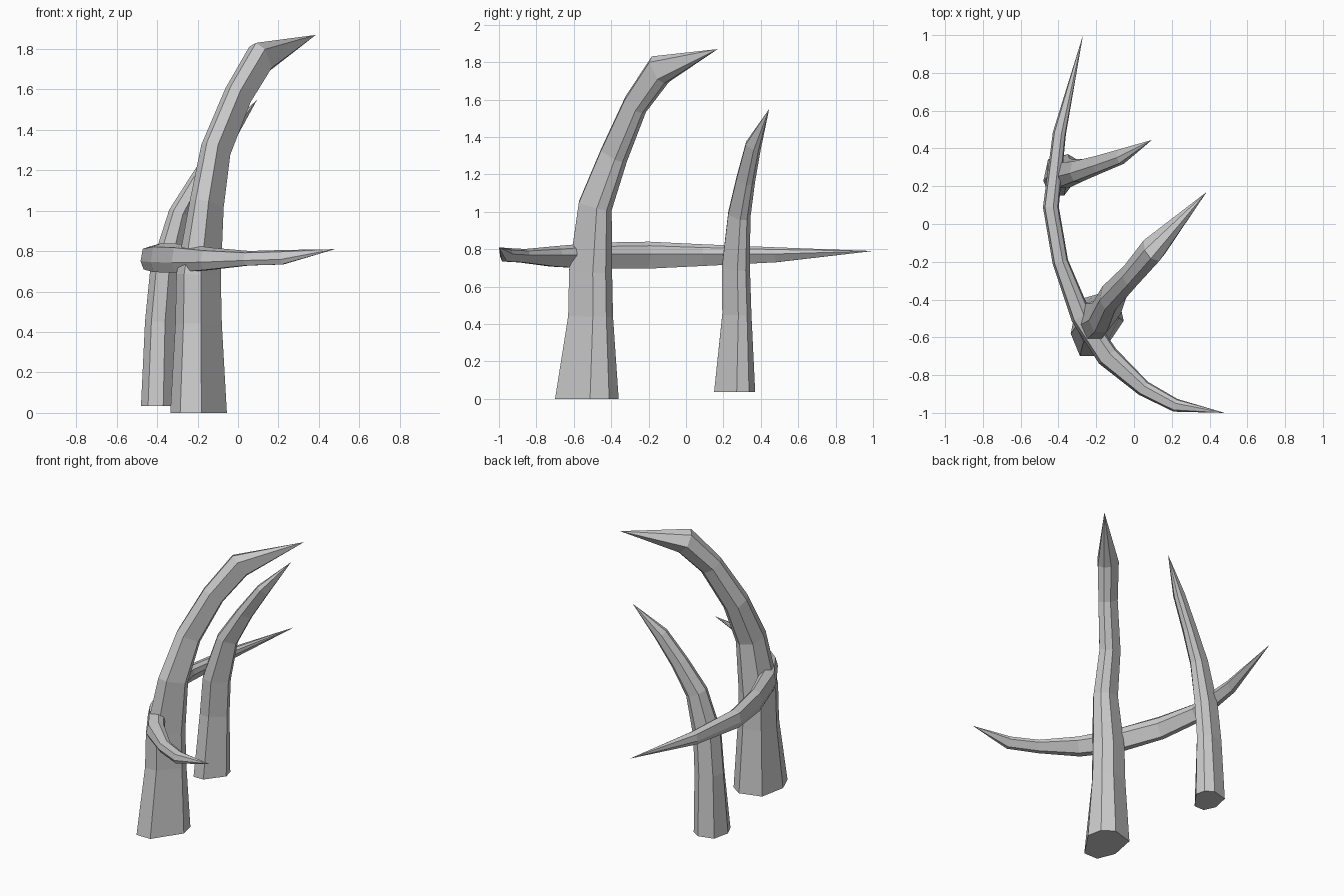
import bpy, bmesh
from mathutils import Vector

cube = bpy.data.objects.get("Cube")
if cube:
    bpy.data.objects.remove(cube, do_unlink=True)

bone = bpy.data.materials.new("pale_grey_bone")
bone.use_nodes = True
colour = (0.6, 0.6, 0.6, 1)
bone.diffuse_color = colour
bone.node_tree.nodes["Principled BSDF"].inputs["Base Color"].default_value = colour

# Irregular faceted cross-section shared by every tusk
SECTION = [(-1, -.3), (-.65, -1), (.1, -1), (1, .1), (.85, .7), (.3, 1), (-.75, .75)]
UP = Vector((0, 0, 1))


def add_ring(bm, centre, tangent, ru, rv, upright):
    """Place one section ring square to the path."""
    if upright:
        turn = UP.rotation_difference(tangent)
        u, v = turn @ Vector((1, 0, 0)), turn @ Vector((0, 1, 0))
    else:
        u = tangent.cross(UP).normalized()
        v = u.cross(tangent)
    return [bm.verts.new(centre + u * a * ru + v * b * rv) for a, b in SECTION]


def tusk(name, stations, tip, upright=True, start_tip=None):
    """Loft rings (x, y, z, ru, rv) to a point; cap or point the start."""
    bm = bmesh.new()
    points = [Vector(s[:3]) for s in stations]
    path = [Vector(start_tip)] if start_tip else []
    path += points + [Vector(tip)]
    first = len(path) - len(points) - 1
    rings = []
    for i, s in enumerate(stations):
        k = i + first
        ahead = (path[k + 1] - path[k]).normalized()
        behind = (path[k] - path[k - 1]).normalized() if k else UP
        tangent = (ahead + behind).normalized() if k else UP
        rings.append(add_ring(bm, points[i], tangent, s[3], s[4], upright))
    n = len(SECTION)
    for lower, upper in zip(rings, rings[1:]):
        for j in range(n):
            k = (j + 1) % n
            bm.faces.new((lower[j], lower[k], upper[k], upper[j]))

    def point(ring, position):
        apex = bm.verts.new(position)
        for j in range(n):
            bm.faces.new((ring[j], ring[(j + 1) % n], apex))

    point(rings[-1], tip)
    if start_tip:
        point(rings[0], start_tip)
    else:
        bm.faces.new(rings[0])
    bmesh.ops.recalc_face_normals(bm, faces=bm.faces)
    mesh = bpy.data.meshes.new(name)
    bm.to_mesh(mesh)
    bm.free()
    mesh.materials.append(bone)
    bpy.context.collection.objects.link(bpy.data.objects.new(name, mesh))


# Large front tusk
tusk("large_tusk", [
    (-.195, -.53, 0, .14, .17),
    (-.195, -.51, .44, .115, .12),
    (-.195, -.51, .68, .11, .115),
    (-.155, -.485, 1.03, .085, .09),
    (-.11, -.385, 1.3, .075, .075),
    (0, -.27, 1.57, .07, .065),
    (.11, -.14, 1.755, .075, .075),
], (.385, .17, 1.87))

# Smaller rear tusk
tusk("small_tusk", [
    (-.38, .26, .035, .1, .11),
    (-.37, .272, .45, .09, .078),
    (-.35, .267, .7, .085, .075),
    (-.28, .285, .98, .065, .06),
    (-.175, .32, 1.17, .05, .05),
    (-.06, .36, 1.35, .04, .042),
], (.095, .445, 1.55))

# Crosswise tusk, pointed at both ends
tusk("cross_tusk", [
    (.22, -.96, .77, .035, .036),
    (.05, -.87, .765, .042, .036),
    (-.14, -.70, .762, .06, .055),
    (-.28, -.49, .765, .055, .07),
    (-.39, -.2, .768, .042, .072),
    (-.44, .09, .768, .042, .058),
    (-.395, .48, .77, .035, .04),
], (-.27, 1, .79), upright=False, start_tip=(.48, -1, .81))
